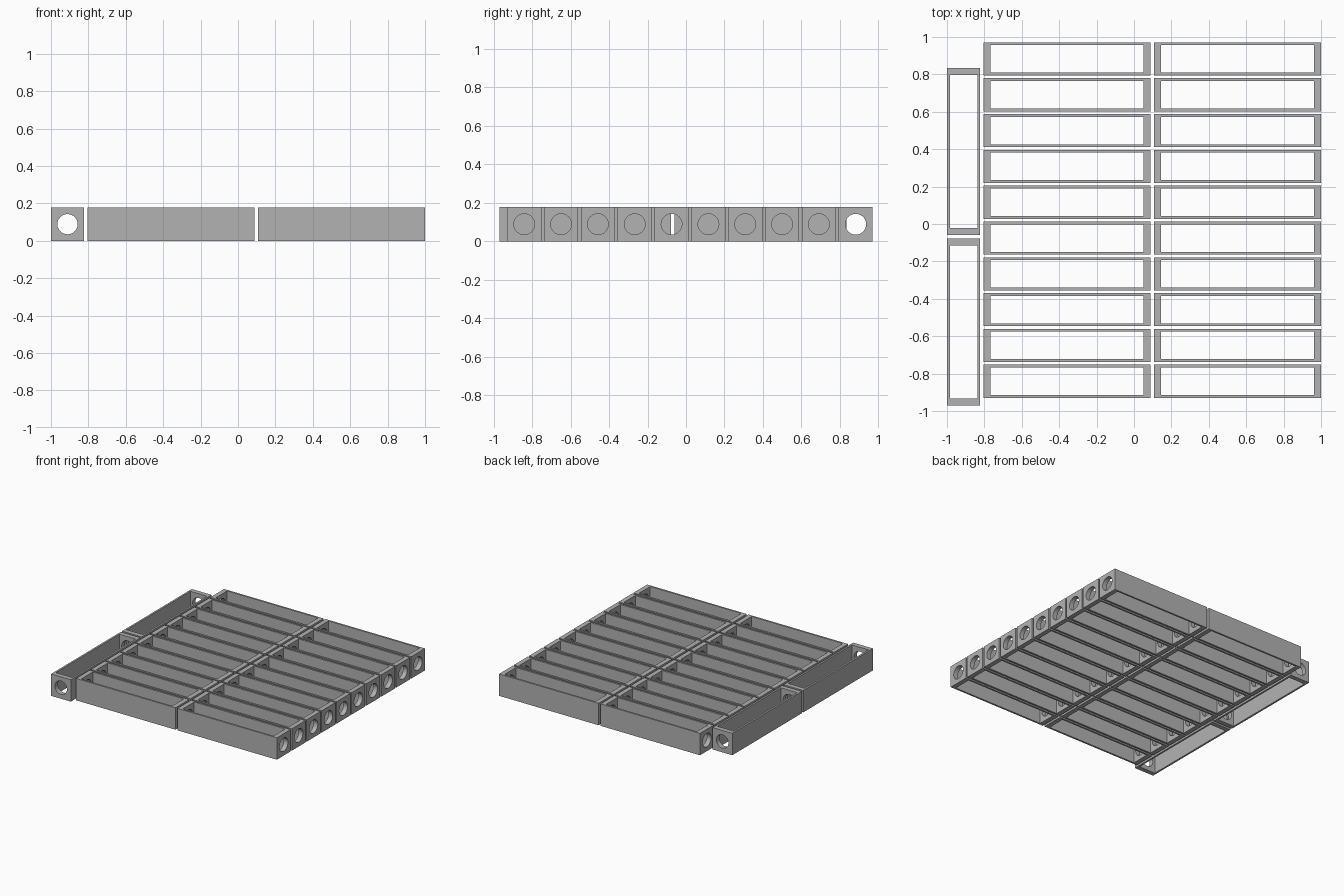
import bpy, bmesh, math
from mathutils import Matrix

if "Cube" in bpy.data.objects:
    bpy.data.objects.remove(bpy.data.objects["Cube"])

LENGTH, WIDTH, HEIGHT = 0.894, 0.177, 0.178
END_WALL, SIDE_WALL, HOLE_R = 0.038, 0.015, 0.054
GAP, PITCH, ROWS = 0.0175, 0.1915, 10
Y_MAX = 0.971

grey = bpy.data.materials.new("plain grey")
grey.diffuse_color = (0.45, 0.45, 0.45, 1)
grey.use_nodes = True
grey.node_tree.nodes["Principled BSDF"].inputs["Base Color"].default_value = grey.diffuse_color


def add(name, mesh, x=0, y=0, z=0, turn=0):
    ob = bpy.data.objects.new(name, mesh)
    ob.location = (x, y, z)
    ob.rotation_euler.z = turn
    bpy.context.collection.objects.link(ob)
    return ob


def box(name, sx, sy, sz):
    bm = bmesh.new()
    bmesh.ops.create_cube(bm, size=1, matrix=Matrix.Diagonal((sx, sy, sz, 1)))
    mesh = bpy.data.meshes.new(name)
    bm.to_mesh(mesh)
    bm.free()
    mesh.materials.append(grey)
    return add(name, mesh)


def rod(name, radius, length):
    bm = bmesh.new()
    bmesh.ops.create_cone(bm, cap_ends=True, segments=48, radius1=radius, radius2=radius,
                          depth=length, matrix=Matrix.Rotation(math.pi / 2, 4, 'Y'))
    mesh = bpy.data.meshes.new(name)
    bm.to_mesh(mesh)
    bm.free()
    mesh.materials.append(grey)
    return add(name, mesh)


# One frame: a block opened top to bottom, with a round hole in each end wall
block = box("block", LENGTH, WIDTH, HEIGHT)
cutters = [box("cavity_cutter", LENGTH - 2 * END_WALL, WIDTH - 2 * SIDE_WALL, 1),
           rod("hole_cutter", HOLE_R, 2)]
for cutter in cutters:
    cutter.hide_render = True
    mod = block.modifiers.new("cut", 'BOOLEAN')
    mod.operation, mod.solver, mod.object = 'DIFFERENCE', 'EXACT', cutter
bpy.context.view_layer.update()
graph = bpy.context.evaluated_depsgraph_get()
frame = bpy.data.meshes.new_from_object(block.evaluated_get(graph))
frame.name = "frame"
frame.shade_smooth()
frame.set_sharp_from_angle(angle=math.radians(30))
for ob in [block] + cutters:
    bpy.data.objects.remove(ob)

# Two columns of frames running left to right
right_x = 1 - LENGTH / 2
for row in range(ROWS):
    y = Y_MAX - WIDTH / 2 - row * PITCH
    add(f"right_frame_{row + 1}", frame, right_x, y, HEIGHT / 2)
    add(f"middle_frame_{row + 1}", frame, right_x - LENGTH - GAP, y, HEIGHT / 2)

# Two frames turned sideways along the left edge
for i, name in enumerate(("front_side_frame", "back_side_frame")):
    y = -Y_MAX + LENGTH / 2 + i * (LENGTH + GAP)
    add(name, frame, -1 + WIDTH / 2, y, HEIGHT / 2, math.pi / 2)
